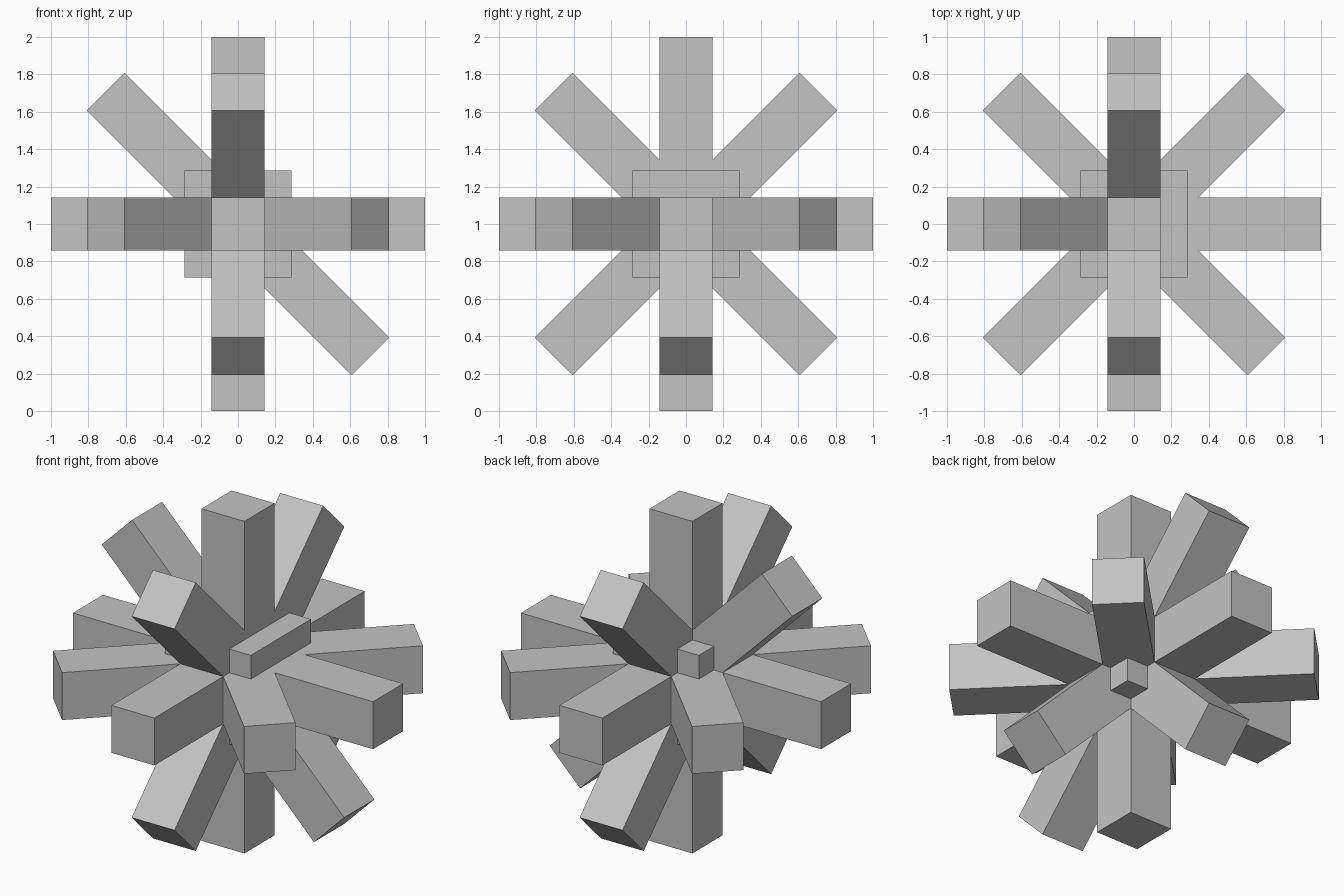
import bpy
from math import radians
from mathutils import Matrix

cube = bpy.data.objects.get("Cube")
if cube:
    bpy.data.objects.remove(cube, do_unlink=True)

# One plain grey material
GREY = (0.55, 0.55, 0.55, 1.0)
grey = bpy.data.materials.new("plain_grey")
grey.use_nodes = True
grey.diffuse_color = GREY
bsdf = next(n for n in grey.node_tree.nodes if n.type == 'BSDF_PRINCIPLED')
bsdf.inputs["Base Color"].default_value = GREY

LENGTH = 2.0            # full beam length, end to end
WIDTH = LENGTH / 7      # square beam section
CENTRE = (0, 0, 1)


def box(name, size, axis='X', angle=0):
    """Box of the given size, turned about one axis through the centre."""
    bpy.ops.mesh.primitive_cube_add(size=1, location=CENTRE)
    ob = bpy.context.object
    ob.name = ob.data.name = name
    turn = Matrix.Rotation(radians(angle), 4, axis)
    ob.data.transform(turn @ Matrix.Diagonal((*size, 1)))
    ob.data.materials.append(grey)
    return ob


# Central block
box("core", (2 * WIDTH,) * 3)

# Beams along the three axes
along_x = (LENGTH, WIDTH, WIDTH)
along_y = (WIDTH, LENGTH, WIDTH)
along_z = (WIDTH, WIDTH, LENGTH)
box("beam_side_to_side", along_x)
box("beam_front_to_back", along_y)
box("beam_upright", along_z)

# Diagonal beams: two level, two leaning front to back, one leaning sideways
for side, angle in (("left", 45), ("right", -45)):
    box("level_diagonal_back_" + side, along_x, 'Z', angle if side == "left" else 135)
for side, angle in (("back", 45), ("front", -45)):
    box("rising_diagonal_" + side, along_y, 'X', angle)
box("rising_diagonal_right", along_x, 'Y', 45)  # high at -x, low at +x
